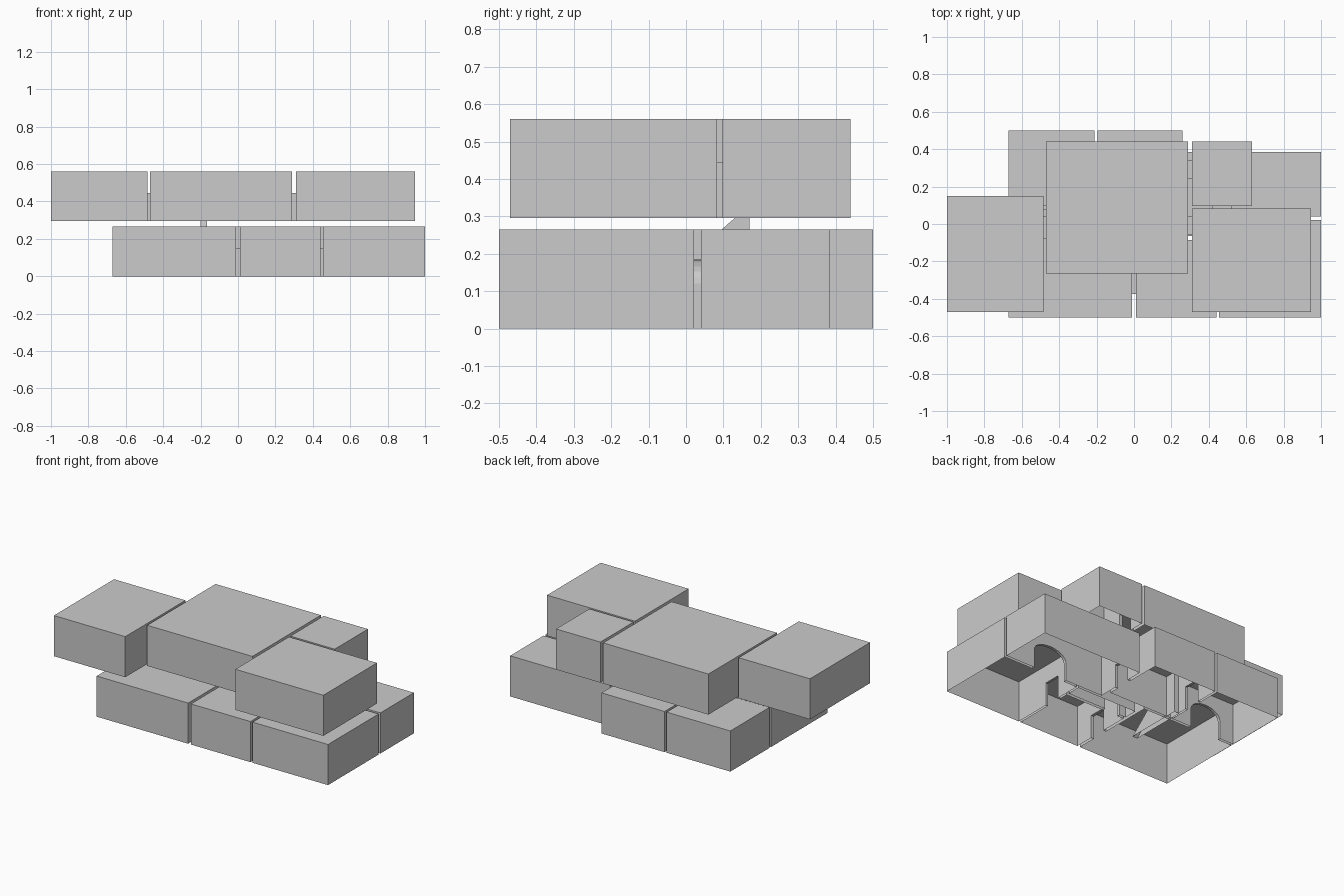
import bpy, bmesh, math

if "Cube" in bpy.data.objects:
    bpy.data.objects.remove(bpy.data.objects["Cube"])

H = 0.265                      # storey height
LOW, UP = 0.0, 0.295           # floor levels

# name: x0, x1, y0, y1, floor
rooms = {
    "lower_front_left": (-0.67, -0.01, -0.5, 0.08, LOW),
    "lower_front_middle": (0.01, 0.44, -0.5, -0.085, LOW),
    "lower_front_right": (0.455, 1.0, -0.5, 0.022, LOW),
    "lower_hall": (0.01, 0.44, -0.065, 0.022, LOW),
    "lower_back_right": (0.28, 1.0, 0.04, 0.385, LOW),
    "lower_back_left": (-0.67, -0.21, 0.098, 0.5, LOW),
    "lower_back_middle": (-0.195, 0.26, 0.098, 0.5, LOW),
    "upper_left": (-1.0, -0.485, -0.47, 0.15, UP),
    "upper_middle": (-0.47, 0.29, -0.265, 0.44, UP),
    "upper_back_right": (0.31, 0.63, 0.097, 0.44, UP),
    "upper_front_right": (0.31, 0.945, -0.47, 0.083, UP),
}

# crossing axis, gap start, gap end, centre along wall, width, arched, floor
doors = [
    ("x", -0.01, 0.01, -0.32, 0.11, False, LOW),
    ("x", 0.44, 0.455, -0.2, 0.11, False, LOW),
    ("y", -0.085, -0.065, 0.11, 0.11, False, LOW),
    ("y", 0.022, 0.04, 0.67, 0.24, True, LOW),
    ("y", 0.08, 0.098, -0.46, 0.22, True, LOW),
    ("x", -0.21, -0.195, 0.29, 0.11, False, LOW),
    ("x", 0.26, 0.28, 0.22, 0.11, False, LOW),
    ("x", -0.485, -0.47, -0.02, 0.12, False, UP),
    ("x", 0.29, 0.31, 0.29, 0.1, False, UP),
    ("x", 0.29, 0.31, -0.01, 0.1, False, UP),
    ("y", 0.083, 0.097, 0.47, 0.1, False, UP),
]


def finish(bm, name):
    bmesh.ops.remove_doubles(bm, verts=bm.verts, dist=1e-5)
    bmesh.ops.recalc_face_normals(bm, faces=bm.faces)
    me = bpy.data.meshes.new(name)
    bm.to_mesh(me)
    bm.free()
    bpy.context.collection.objects.link(bpy.data.objects.new(name, me))


def face(bm, pts):
    return bm.faces.new([bm.verts.new(p) for p in pts])


def place(axis, pos, u, z):
    return (pos, u, z) if axis == "x" else (u, pos, z)


def opening(door):
    """Outline of a doorway as (along, z), left foot to right foot."""
    _, _, _, c, w, arched, z = door
    if not arched:
        return [(c - w/2, z), (c - w/2, z + 0.15), (c + w/2, z + 0.15), (c + w/2, z)]
    arc = [(c - w/2 * math.cos(t), z + 0.12 + 0.065 * math.sin(t))
           for t in (math.pi * i / 12 for i in range(13))]
    return [(c - w/2, z)] + arc + [(c + w/2, z)]


# Rooms: roof and four walls, open below, with doorway notches
for name, (x0, x1, y0, y1, z) in rooms.items():
    bm = bmesh.new()
    face(bm, [(x0, y0, z + H), (x1, y0, z + H), (x1, y1, z + H), (x0, y1, z + H)])
    for axis, pos, a, b in (("x", x0, y0, y1), ("x", x1, y0, y1),
                            ("y", y0, x0, x1), ("y", y1, x0, x1)):
        outline = [(a, z)]
        for d in sorted(doors, key=lambda d: d[3]):
            if d[0] == axis and pos in d[1:3] and a < d[3] < b and d[6] == z:
                outline += opening(d)
        outline += [(b, z), (b, z + H), (a, z + H)]
        face(bm, [place(axis, pos, u, v) for u, v in outline])
    finish(bm, name + "_room")

# Door passages bridging the gaps
for d in doors:
    bm = bmesh.new()
    o = opening(d)
    for (u, v), (s, t) in zip(o, o[1:]):
        face(bm, [place(d[0], d[1], u, v), place(d[0], d[2], u, v),
                  place(d[0], d[2], s, t), place(d[0], d[1], s, t)])
    finish(bm, "door_passage")

# Narrow ramp between the storeys
bm = bmesh.new()
profile = [(-0.21, 0), (0.13, UP), (0.17, UP), (0.17, 0)]
for x in (-0.2, -0.165):
    face(bm, [(x, y, z) for y, z in profile])
for (y, z), (s, t) in zip(profile, profile[1:]):
    face(bm, [(-0.2, y, z), (-0.165, y, z), (-0.165, s, t), (-0.2, s, t)])
finish(bm, "stair_ramp")
